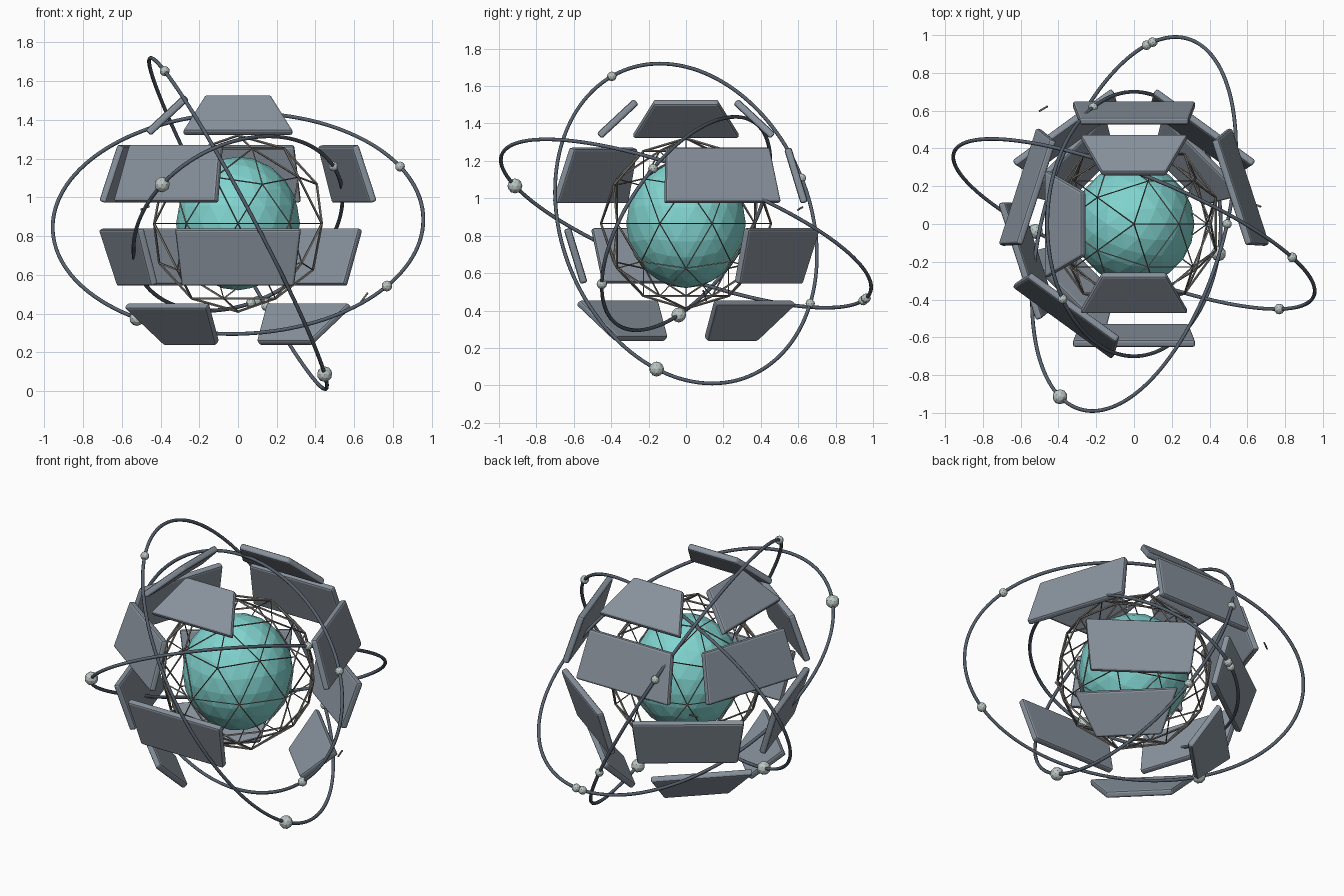
import bpy, bmesh, math
from mathutils import Vector, Matrix

if "Cube" in bpy.data.objects:
    bpy.data.objects.remove(bpy.data.objects["Cube"])

CENTER = Vector((0, 0, 0.865))


def material(name, rgb):
    m = bpy.data.materials.new(name)
    m.diffuse_color = (*rgb, 1)
    m.use_nodes = True
    m.node_tree.nodes["Principled BSDF"].inputs["Base Color"].default_value = m.diffuse_color
    return m


TEAL = material("teal core", (0.22, 0.66, 0.63))
SLATE = material("slate panel", (0.25, 0.29, 0.34))
DARK = material("dark ring", (0.095, 0.12, 0.155))
PALE = material("pale bead", (0.50, 0.57, 0.55))
WIRE = material("warm grey lattice", (0.21, 0.20, 0.18))


def add_object(name, bm, mat, location=(0, 0, 0)):
    mesh = bpy.data.meshes.new(name)
    bm.to_mesh(mesh)
    bm.free()
    mesh.materials.append(mat)
    ob = bpy.data.objects.new(name, mesh)
    ob.location = location
    bpy.context.collection.objects.link(ob)
    return ob


def ball(name, radius, subdivisions, mat, location):
    bm = bmesh.new()
    bmesh.ops.create_icosphere(bm, subdivisions=subdivisions, radius=radius)
    return add_object(name, bm, mat, location)


def tube(name, points, radius, mat, cyclic):
    curve = bpy.data.curves.new(name, 'CURVE')
    curve.dimensions = '3D'
    curve.bevel_depth = radius
    curve.bevel_resolution = 2
    curve.use_fill_caps = True
    spline = curve.splines.new('POLY')
    spline.points.add(len(points) - 1)
    for p, co in zip(spline.points, points):
        p.co = (*co, 1)
    spline.use_cyclic_u = cyclic
    spline.use_smooth = True
    curve.materials.append(mat)
    ob = bpy.data.objects.new(name, curve)
    bpy.context.collection.objects.link(ob)
    return ob


# Faceted core
core = ball("core", 1, 3, TEAL, CENTER)
core.scale = (0.32, 0.32, 0.345)

# Geodesic lattice around the core
lattice = ball("lattice", 0.455, 2, WIRE, CENTER)
wire = lattice.modifiers.new("wire", 'WIREFRAME')
wire.thickness = 0.013
wire.offset = 0
wire.use_even_offset = False


# Tapered shell panels, placed in four rows with gaps
def panel(name, angle, tilt, radius, z, height, low_half, high_half, thick=0.04):
    a, e = math.radians(angle), math.radians(tilt)
    n = Vector((math.cos(a) * math.cos(e), math.sin(a) * math.cos(e), math.sin(e)))
    t = Vector((-math.sin(a), math.cos(a), 0))
    up = n.cross(t)
    frame = Matrix((t, up, n)).transposed().to_4x4()
    frame.translation = (radius * math.cos(a), radius * math.sin(a), z)
    bm = bmesh.new()
    bmesh.ops.create_cube(bm, size=1)
    for v in bm.verts:
        half = high_half if v.co.y > 0 else low_half
        v.co = Vector((2 * v.co.x * half, v.co.y * height, v.co.z * thick))
    ob = add_object(name, bm, SLATE)
    ob.matrix_world = frame
    bevel = ob.modifiers.new("bevel", 'BEVEL')
    bevel.width = 0.012
    bevel.segments = 2


rows = [
    ("top_panel", (90, 180, 270), 47, 0.365, 1.425, 0.27, 0.285, 0.17),
    ("upper_panel", (18, 90, 162, 234), 17, 0.588, 1.122, 0.305, 0.325, 0.29),
    ("lower_panel", (54, 126, 198, 270), -17, 0.59, 0.692, 0.305, 0.29, 0.325),
    ("bottom_panel", (45, 135, 225), -43, 0.43, 0.345, 0.27, 0.19, 0.30),
]
for name, angles, *shape in rows:
    for angle in angles:
        panel(f"{name}_{angle}", angle, *shape)

# Elliptical orbit rings, each given by two conjugate half-diameters
rings = {
    "steep_ring": ((-0.45, -0.14, 0.855), (-0.092, 0.686, 0)),
    "wide_ring": ((0.957, -0.355, 0.02), (0, 0.277, 0.57)),
    "deep_ring": ((0.22, 0.99, -0.34), (0.493, 0, 0.295)),
}


def orbit(name, steps=128):
    u, v = (Vector(w) for w in rings[name])
    return [CENTER + u * math.cos(k * math.tau / steps) + v * math.sin(k * math.tau / steps)
            for k in range(steps)]


for name in rings:
    tube(name, orbit(name), 0.010, DARK, True)

# Beads snapped onto their rings
beads = [
    ("steep_ring", 0.026, (-0.364, -0.393, 1.655)),
    ("steep_ring", 0.040, (0.45, -0.158, 0.085)),
    ("steep_ring", 0.025, (0.12, 0.65, 0.43)),
    ("steep_ring", 0.025, (-0.24, 0.63, 1.10)),
    ("wide_ring", 0.026, (0.835, -0.18, 1.16)),
    ("wide_ring", 0.028, (0.767, -0.45, 0.545)),
    ("wide_ring", 0.040, (-0.525, -0.045, 0.37)),
    ("deep_ring", 0.040, (-0.395, -0.92, 1.06)),
    ("deep_ring", 0.026, (0.06, 0.95, 0.46)),
    ("deep_ring", 0.026, (0.095, 0.97, 0.465)),
    ("deep_ring", 0.025, (0.50, 0.0, 1.16)),
]
for i, (ring, radius, target) in enumerate(beads):
    spot = min(orbit(ring, 720), key=lambda p: (p - Vector(target)).length)
    ball(f"bead_{i}", radius, 2, PALE, spot)

# Loose drifting slivers
for i, (mid, half) in enumerate([((-0.48, 0.61, 0.945), (0.022, 0.013, 0.008)),
                                 ((0.65, 0.10, 0.48), (0.02, -0.008, 0.027))]):
    m, h = Vector(mid), Vector(half)
    tube(f"sliver_{i}", [m - h, m + h], 0.005, WIRE, False)
